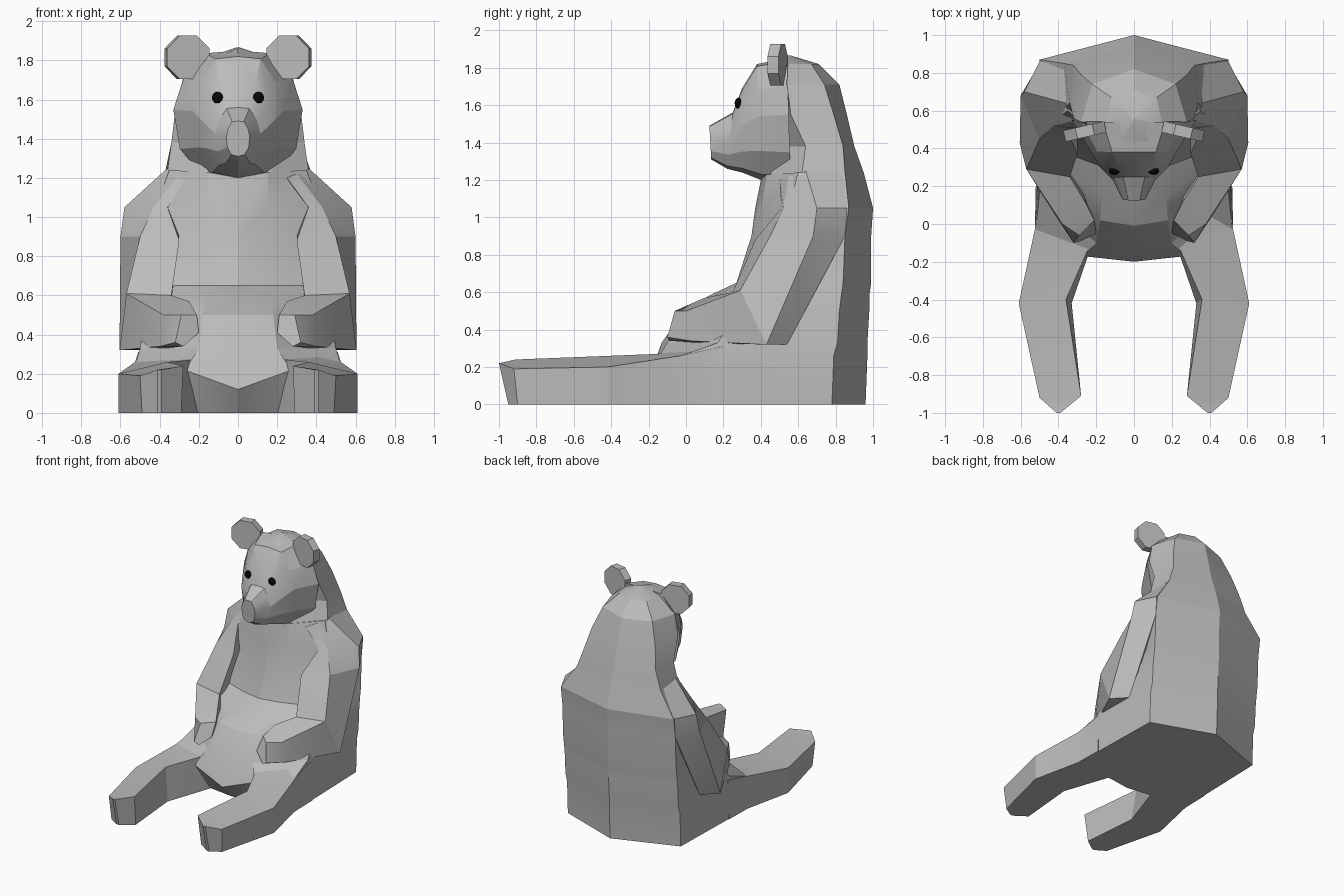
import bpy
import bmesh
import math
from mathutils import Matrix, Vector

default_cube = bpy.data.objects.get("Cube")
if default_cube:
    bpy.data.objects.remove(default_cube, do_unlink=True)


def make_material(name, colour):
    material = bpy.data.materials.new(name)
    material.use_nodes = True
    material.diffuse_color = colour
    material.node_tree.nodes["Principled BSDF"].inputs["Base Color"].default_value = colour
    return material


fur = make_material("grey fur", (0.5, 0.5, 0.5, 1))
black = make_material("black eye", (0.002, 0.002, 0.002, 1))


def finish(name, bm, material, angle=20):
    """Turn a bmesh into a named object with crisp low-poly shading."""
    bmesh.ops.recalc_face_normals(bm, faces=bm.faces)
    mesh = bpy.data.meshes.new(name)
    bm.to_mesh(mesh)
    bm.free()
    mesh.materials.append(material)
    obj = bpy.data.objects.new(name, mesh)
    bpy.context.collection.objects.link(obj)
    bpy.ops.object.select_all(action="DESELECT")
    obj.select_set(True)
    bpy.context.view_layer.objects.active = obj
    bpy.ops.object.shade_smooth_by_angle(angle=math.radians(angle))
    return obj


def loft(name, rings, material=fur, side=1):
    """Skin a closed tube through rings of points and cap both ends."""
    bm = bmesh.new()
    loops = [[bm.verts.new((side * x, y, z)) for x, y, z in ring] for ring in rings]
    count = len(loops[0])
    for lower, upper in zip(loops, loops[1:]):
        for i in range(count):
            j = (i + 1) % count
            bm.faces.new((lower[i], lower[j], upper[j], upper[i]))
    bm.faces.new(loops[0])
    bm.faces.new(loops[-1])
    return finish(name, bm, material)


def mirrored(half):
    """Complete a half ring whose first and last points lie on the centre line."""
    return half + [(-x, y, z) for x, y, z in reversed(half[1:-1])]


def body_ring(z, front_y, front_x, side_x, side_y, back_x, back_y, spine_y, lift=0):
    return mirrored([
        (0, front_y, z),
        (front_x, front_y + 0.03, z + lift * 0.7),
        (side_x, side_y, z + lift),
        (back_x, back_y, z + lift),
        (0, spine_y, z + lift),
    ])


# Torso: flat base, hip crease, round belly, chest and sloping shoulders
torso_rows = [
    (0, -0.08, 0.22, 0.52, 0, 0.5, 0.78, 0.96),
    (0.12, -0.2, 0.27, 0.52, -0.03, 0.5, 0.79, 0.97, 0.14),
    (0.33, -0.13, 0.2, 0.5, 0.17, 0.5, 0.81, 0.97),
    (0.5, -0.01, 0.18, 0.47, 0.28, 0.5, 0.82, 0.98),
    (0.58, 0.12, 0.17, 0.45, 0.34, 0.5, 0.83, 0.98),
    (0.65, 0.27, 0.16, 0.43, 0.4, 0.5, 0.84, 0.99),
    (0.9, 0.35, 0.15, 0.4, 0.5, 0.5, 0.85, 0.99),
    (1.05, 0.37, 0.16, 0.42, 0.55, 0.5, 0.87, 1),
    (1.2, 0.4, 0.15, 0.35, 0.6, 0.37, 0.85, 0.95, 0.04),
]
loft("torso", [body_ring(*row) for row in torso_rows])

# Neck and back of the head, rising to a shallow crown
hood_rows = [
    (1.2, 0.42, 0.17, 0.36, 0.62, 0.37, 0.85, 0.95, 0.04),
    (1.38, 0.5, 0.15, 0.34, 0.64, 0.32, 0.84, 0.9),
    (1.55, 0.5, 0.15, 0.32, 0.56, 0.28, 0.79, 0.86),
    (1.71, 0.48, 0.15, 0.28, 0.54, 0.22, 0.74, 0.82),
    (1.82, 0.4, 0.08, 0.15, 0.53, 0.12, 0.67, 0.71),
    (1.865, 0.53, 0.004, 0.01, 0.545, 0.006, 0.555, 0.56),
]
loft("head_back", [body_ring(*row) for row in hood_rows])

# Face and muzzle: one outline shrinking forward to the nose
face_outline = [(0, 0), (0.5, 0.02), (0.85, 0.22), (1, 0.45), (0.9, 0.75), (0.55, 0.95), (0, 1)]


def face_ring(width, top, bottom):
    half = []
    for across, down in face_outline:
        y, z = Vector(top).lerp(Vector(bottom), down)
        half.append((across * width, y, z))
    return mirrored(half)


loft("face", [
    face_ring(0.33, (0.54, 1.85), (0.56, 1.18)),
    face_ring(0.23, (0.38, 1.82), (0.4, 1.2)),
    face_ring(0.18, (0.3, 1.69), (0.3, 1.24)),
    face_ring(0.115, (0.25, 1.56), (0.22, 1.26)),
    face_ring(0.06, (0.125, 1.49), (0.135, 1.31)),
])

# Arm rings: outer front, outer back, rear, inner rear, inner front
arm_rings = [
    [(0.3, 0.55, 1.22), (0.36, 0.64, 1.25), (0.36, 0.84, 1.25), (0.2, 0.8, 1.2), (0.25, 0.5, 1.2)],
    [(0.43, 0.52, 1.05), (0.58, 0.7, 1.05), (0.5, 0.86, 1.05), (0.3, 0.8, 1), (0.36, 0.51, 1.05)],
    [(0.5, 0.45, 0.9), (0.6, 0.68, 0.9), (0.5, 0.85, 0.9), (0.3, 0.75, 0.88), (0.3, 0.37, 0.88)],
    [(0.57, 0.29, 0.61), (0.605, 0.43, 0.32), (0.5, 0.54, 0.32), (0.35, 0.45, 0.35), (0.34, 0.25, 0.6)],
    [(0.38, 0, 0.5), (0.4, 0.02, 0.34), (0.37, 0.06, 0.33), (0.24, 0.1, 0.4), (0.25, 0.1, 0.57)],
    [(0.29, -0.06, 0.5), (0.32, -0.1, 0.36), (0.28, -0.09, 0.34), (0.2, -0.05, 0.41), (0.21, 0.02, 0.5)],
]

# Leg rings: outer top, outer bottom, inner bottom, inner top
leg_rings = [
    [(0.51, 0.2, 0.31), (0.52, 0.2, 0), (0.15, 0.1, 0), (0.2, 0, 0.3)],
    [(0.525, -0.03, 0.26), (0.525, -0.03, 0), (0.22, -0.1, 0), (0.25, -0.15, 0.27)],
    [(0.61, -0.42, 0.2), (0.61, -0.42, 0), (0.33, -0.42, 0), (0.36, -0.4, 0.26)],
    [(0.5, -0.92, 0.19), (0.49, -0.9, 0), (0.29, -0.88, 0), (0.28, -0.91, 0.24)],
    [(0.41, -1, 0.22), (0.41, -0.95, 0), (0.39, -0.95, 0), (0.39, -1, 0.22)],
]

for side, label in ((1, "left"), (-1, "right")):
    loft(label + "_arm", arm_rings, side=side)
    loft(label + "_leg", leg_rings, side=side)

    # Ear: thick eight-sided disc turned slightly outward
    bm = bmesh.new()
    placement = (Matrix.Translation((side * 0.26, 0.49, 1.815))
                 @ Matrix.Rotation(side * math.radians(-13), 4, "Z")
                 @ Matrix.Rotation(math.radians(90), 4, "X")
                 @ Matrix.Rotation(math.radians(22.5), 4, "Z"))
    bmesh.ops.create_cone(bm, cap_ends=True, segments=8, radius1=0.12, radius2=0.12,
                          depth=0.06, matrix=placement)
    finish(label + "_ear", bm, fur)

    # Eye: small flattened ball
    bm = bmesh.new()
    placement = (Matrix.Translation((side * 0.105, 0.28, 1.61))
                 @ Matrix.Diagonal((0.03, 0.02, 0.03, 1)))
    bmesh.ops.create_uvsphere(bm, u_segments=10, v_segments=6, radius=1, matrix=placement)
    finish(label + "_eye", bm, black, 40)
